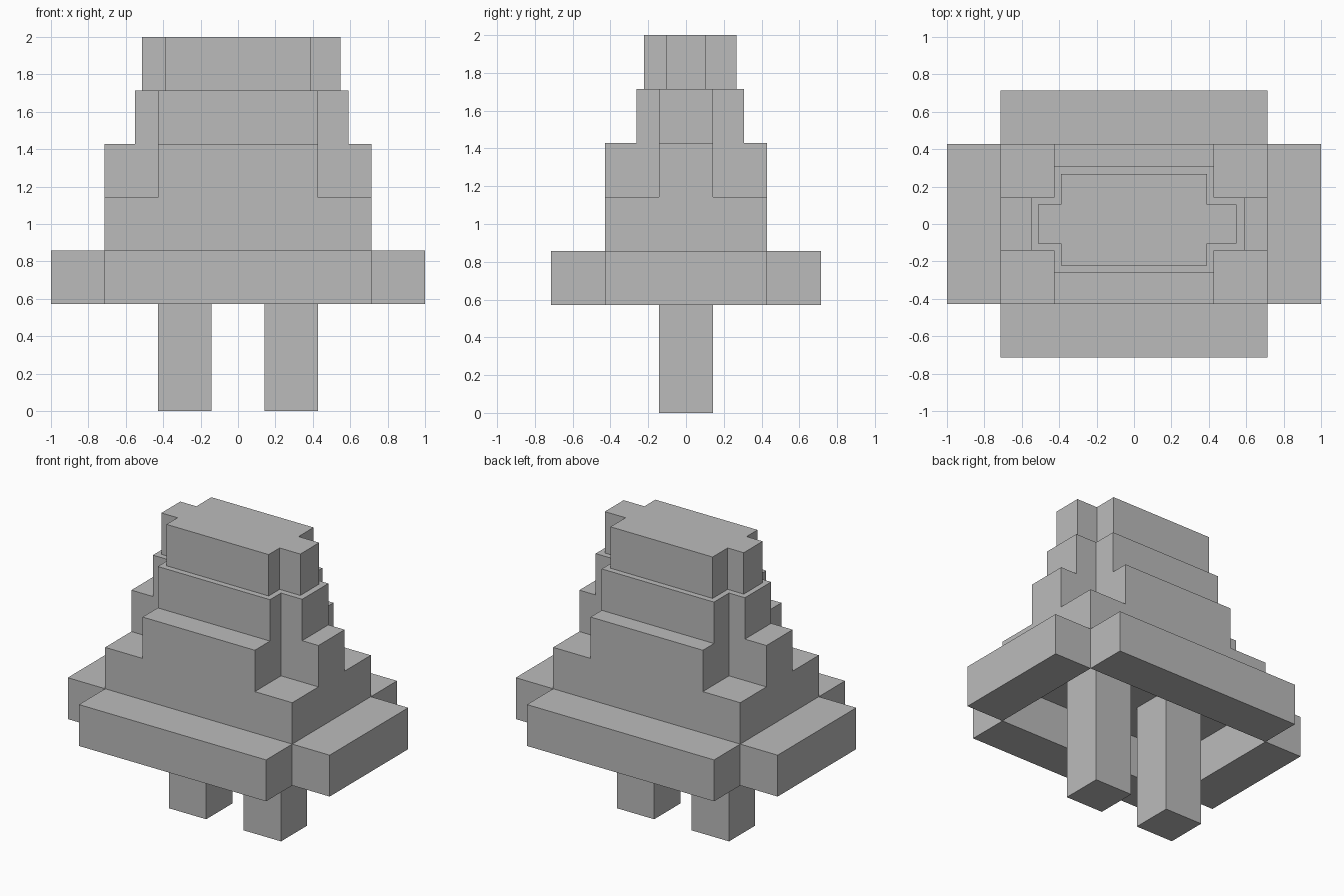
import bpy
import bmesh

cube = bpy.data.objects.get("Cube")
if cube:
    bpy.data.objects.remove(cube, do_unlink=True)

grey = bpy.data.materials.new("plain grey")
grey.use_nodes = True
colour = (0.5, 0.5, 0.5, 1)
grey.diffuse_color = colour
grey.node_tree.nodes["Principled BSDF"].inputs["Base Color"].default_value = colour

U = 2 / 7  # height of one step


def prism(name, outline, z0, z1):
    """Extrude a flat outline from z0 to z1."""
    bm = bmesh.new()
    base = bm.faces.new([bm.verts.new((x, y, z0)) for x, y in outline])
    top = bmesh.ops.extrude_face_region(bm, geom=[base], use_keep_orig=True)
    moved = [v for v in top["geom"] if isinstance(v, bmesh.types.BMVert)]
    bmesh.ops.translate(bm, verts=moved, vec=(0, 0, z1 - z0))
    bmesh.ops.recalc_face_normals(bm, faces=bm.faces)
    mesh = bpy.data.meshes.new(name)
    bm.to_mesh(mesh)
    bm.free()
    mesh.materials.append(grey)
    obj = bpy.data.objects.new(name, mesh)
    bpy.context.collection.objects.link(obj)
    return obj


def rect(x0, x1, y0, y1):
    return [(x0, y0), (x1, y0), (x1, y1), (x0, y1)]


def cross(x0, x1, y0, y1, nx, ny):
    """Rectangle with its four corners notched back to nx and ny."""
    return [(-nx, y0), (nx, y0), (nx, -ny), (x1, -ny), (x1, ny), (nx, ny),
            (nx, y1), (-nx, y1), (-nx, ny), (x0, ny), (x0, -ny), (-nx, -ny)]


W, D, H = 2.5 * U, 1.5 * U, 0.5 * U  # body half width, half depth, half step

# Legs, reaching up to the underside of the body
for side, s in (("left", 1), ("right", -1)):
    xs = sorted((s * H, s * D))
    prism(side + "_leg", rect(*xs, -H, H), 0, 3 * U)

# Brim: four blocks around an open middle
for name, s in (("front", -1), ("back", 1)):
    prism(name + "_brim", rect(-W, W, *sorted((s * D, s * W))), 2 * U, 3 * U)
for name, s in (("right", -1), ("left", 1)):
    prism(name + "_brim", rect(*sorted((s * W, s)), -D, D), 2 * U, 3 * U)

# Stepped body
prism("body_base", rect(-W, W, -D, D), 3 * U, 4 * U)
prism("body_middle", cross(-W, W, -D, D, D, H), 4 * U, 5 * U)
prism("body_upper", cross(-0.55, 0.59, -0.263, 0.307, D, H), 5 * U, 6 * U)
prism("body_top", cross(-0.513, 0.548, -0.223, 0.267, 0.39, 0.103), 6 * U, 7 * U)
